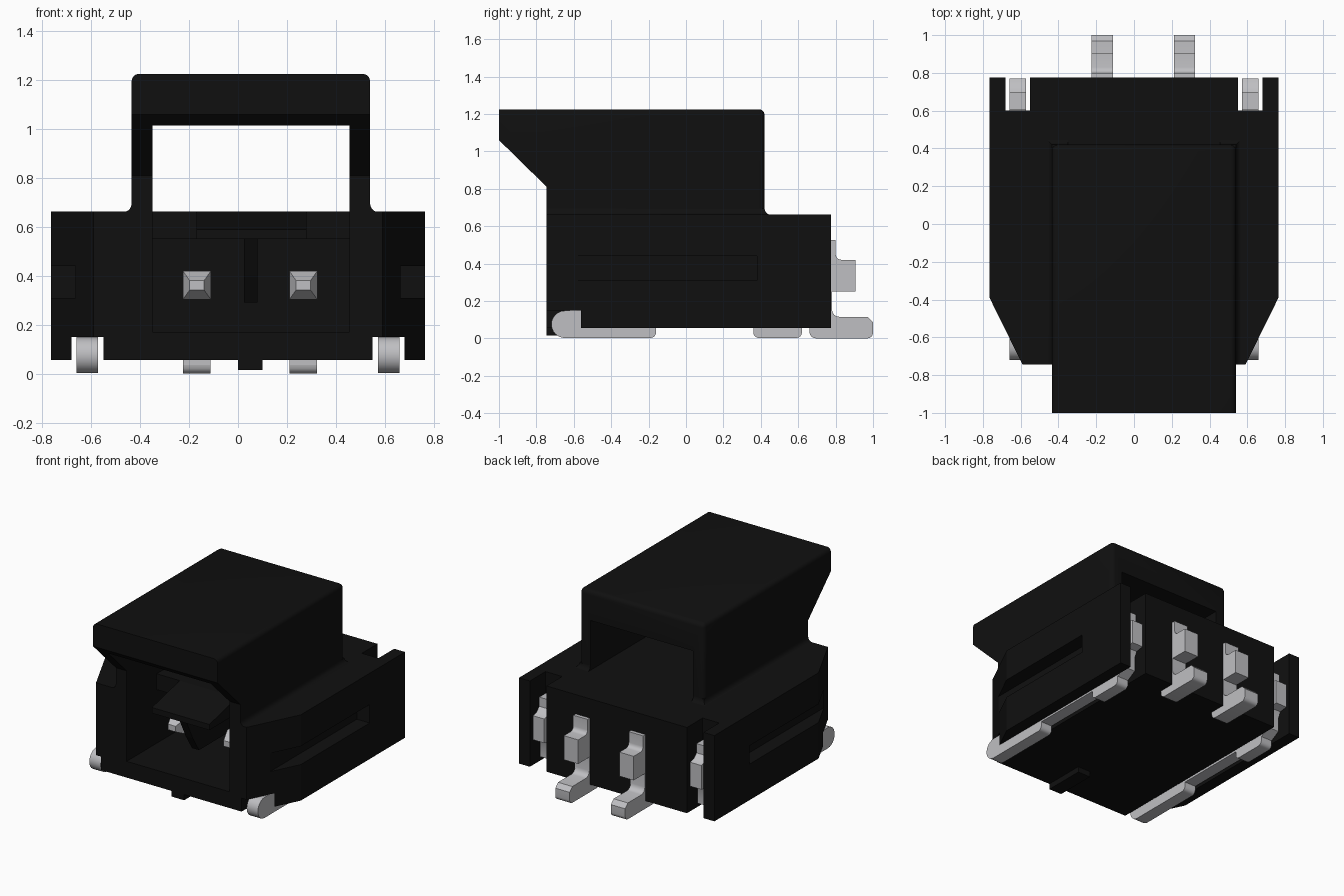
import bpy, bmesh, math

if "Cube" in bpy.data.objects:
    bpy.data.objects.remove(bpy.data.objects["Cube"])


def material(name, rgb):
    m = bpy.data.materials.new(name)
    m.diffuse_color = (*rgb, 1)
    m.use_nodes = True
    m.node_tree.nodes["Principled BSDF"].inputs["Base Color"].default_value = m.diffuse_color
    return m


BLACK = material("black plastic", (0.005, 0.005, 0.005))
METAL = material("tin metal", (0.52, 0.52, 0.54))


def finish(name, bm, mat):
    bmesh.ops.recalc_face_normals(bm, faces=bm.faces)
    me = bpy.data.meshes.new(name)
    bm.to_mesh(me)
    bm.free()
    me.materials.append(mat)
    ob = bpy.data.objects.new(name, me)
    bpy.context.collection.objects.link(ob)
    return ob


def prism(name, pts, axis, lo, hi, mat, bevel=None, width=0.03):
    """Extrude a 2D profile along x (points are y, z) or z (points are x, y)."""
    bm = bmesh.new()
    place = (lambda p, t: (t, *p)) if axis == 'x' else (lambda p, t: (*p, t))
    a = [bm.verts.new(place(p, lo)) for p in pts]
    b = [bm.verts.new(place(p, hi)) for p in pts]
    bm.faces.new(a)
    bm.faces.new(b[::-1])
    n = len(pts)
    for i in range(n):
        j = (i + 1) % n
        bm.faces.new((a[i], b[i], b[j], a[j]))
    if bevel:
        edges = [e for e in bm.edges if bevel(e.verts[0].co, e.verts[1].co)]
        bmesh.ops.bevel(bm, geom=edges, offset=width, segments=4,
                        profile=0.5, affect='EDGES')
    return finish(name, bm, mat)


def box(name, x0, x1, y0, y1, z0, z1, mat=BLACK):
    return prism(name, [(x0, y0), (x1, y0), (x1, y1), (x0, y1)], 'z', z0, z1, mat)


def cut(ob, *bounds):
    cutter = box("cutter", *bounds)
    cutter.hide_render = True
    mod = ob.modifiers.new("cut", 'BOOLEAN')
    mod.operation, mod.solver, mod.object = 'DIFFERENCE', 'EXACT', cutter
    bpy.context.view_layer.objects.active = ob
    bpy.ops.object.modifier_apply(modifier=mod.name)
    bpy.data.objects.remove(cutter)


def smooth(ob):
    bpy.ops.object.select_all(action='DESELECT')
    ob.select_set(True)
    bpy.context.view_layer.objects.active = ob
    bpy.ops.object.shade_smooth_by_angle(angle=math.radians(35))


def arc(cx, cy, r, a0, a1, n=6):
    return [(cx + r * math.cos(math.radians(a0 + (a1 - a0) * i / n)),
             cy + r * math.sin(math.radians(a0 + (a1 - a0) * i / n)))
            for i in range(n + 1)]


# Housing body with chamfered front corners
half = [(0.59, -0.745), (0.765, -0.39), (0.765, 0.775)]
body = prism("housing_body", half + [(-x, y) for x, y in half[::-1]],
             'z', 0.055, 0.662, BLACK)
cut(body, -0.35, 0.455, -0.9, -0.41, 0.17, 0.8)     # front mouth, open to tunnel
cut(body, -0.35, 0.455, -0.5, 0.20, 0.17, 0.55)     # deep socket
for s in (-1, 1):
    def side(a, b, *rest):
        cut(body, min(s * a, s * b), max(s * a, s * b), *rest)
    side(0.55, 0.68, -0.9, 0.9, 0.0, 0.15)          # bottom clip groove
    side(0.55, 0.68, 0.60, 0.9, 0.0, 0.8)           # rear clip slot
    side(0.665, 0.9, -0.9, 0.38, 0.31, 0.44)        # outer side recess

# Latch hood with overhanging lip and through tunnel
hood_profile = [(-0.745, 0.65), (-0.745, 0.81), (-1, 1.06), (-1, 1.225),
                (0.42, 1.225), (0.42, 0.65)]


def hood_edge(a, b):
    top = a.z > 1.2 and b.z > 1.2
    sides = top and abs(a.x - b.x) < 1e-4
    rear = a.y > 0.4 and b.y > 0.4 and (top or abs(a.x - b.x) < 1e-4)
    return sides or rear


hood = prism("latch_hood", hood_profile, 'x', -0.435, 0.54, BLACK, hood_edge)
cut(hood, -0.35, 0.455, -1.2, 0.7, 0.6, 1.015)
smooth(hood)

# Fillet where the hood meets the body
bm = bmesh.new()
rings = []
for i in range(6):
    t = math.radians(90 * i / 5)
    d, z = 0.035 * (1 - math.sin(t)), 0.66 + 0.035 * (1 - math.cos(t))
    rings.append([bm.verts.new(p) for p in (
        (-0.435 - d, -0.745, z), (0.54 + d, -0.745, z),
        (0.54 + d, 0.42 + d, z), (-0.435 - d, 0.42 + d, z))])
bm.faces.new(rings[0])
bm.faces.new(rings[-1])
for lo, hi in zip(rings, rings[1:]):
    for k in range(4):
        m = (k + 1) % 4
        bm.faces.new((lo[k], lo[m], hi[m], hi[k]))
fillet = finish("hood_fillet", bm, BLACK)
cut(fillet, -0.35, 0.455, -1.2, 0.7, 0.6, 0.9)
smooth(fillet)

# Sloped tongue, centre rib and bottom locating key
prism("tongue", [(-0.72, 0.55), (-0.72, 0.59), (-0.41, 0.662), (-0.38, 0.662),
                 (-0.38, 0.55)], 'x', -0.17, 0.28, BLACK)
prism("centre_rib", [(-0.70, 0.56), (-0.62, 0.40), (-0.55, 0.29), (0.22, 0.29),
                     (0.22, 0.56)], 'x', 0.025, 0.08, BLACK)
box("locating_key", 0.0, 0.10, -0.745, -0.45, 0.015, 0.07)

# Contact pins: tapered blade in the socket plus a rear solder leg
leg_profile = ([(0.66, 0.50), (0.66, 0.035)] + arc(0.695, 0.035, 0.035, 180, 270, 4)
               + arc(0.97, 0.03, 0.03, 270, 360, 4)
               + [(1.0, 0.085), (0.97, 0.115)]
               + arc(0.82, 0.155, 0.04, 270, 180, 4)
               + [(0.78, 0.25), (0.905, 0.25), (0.905, 0.42)]
               + arc(0.83, 0.45, 0.03, 270, 180, 4)
               + [(0.80, 0.525), (0.69, 0.525)])
for i, x in enumerate((-0.168, 0.267)):
    smooth(prism(f"solder_leg_{i + 1}", leg_profile, 'x', x - 0.056, x + 0.056, METAL))
    bm = bmesh.new()
    loops = []
    for y, w, h in ((0.68, 0.057, 0.058), (-0.42, 0.057, 0.058), (-0.50, 0.03, 0.02)):
        loops.append([bm.verts.new((x + a * w, y, 0.361 + b * h))
                      for a, b in ((-1, -1), (1, -1), (1, 1), (-1, 1))])
    bm.faces.new(loops[0])
    bm.faces.new(loops[-1])
    for p, q in zip(loops, loops[1:]):
        for k in range(4):
            m = (k + 1) % 4
            bm.faces.new((p[k], p[m], q[m], q[k]))
    finish(f"contact_pin_{i + 1}", bm, METAL)

# Board clips in the bottom grooves, rising into the rear slots
clip_profile = (arc(-0.647, 0.075, 0.073, 90, 270, 12)
                + arc(-0.19, 0.032, 0.03, 270, 360, 4)
                + [(-0.16, 0.06), (0.36, 0.06)]
                + arc(0.39, 0.032, 0.03, 180, 270, 4)
                + arc(0.59, 0.032, 0.03, 270, 360, 4)
                + [(0.62, 0.06), (0.69, 0.10), (0.69, 0.20), (0.71, 0.24),
                   (0.77, 0.25), (0.77, 0.42), (0.73, 0.43), (0.70, 0.46),
                   (0.70, 0.525), (0.605, 0.525), (0.605, 0.148)])
for label, x in (("left", -0.616), ("right", 0.616)):
    smooth(prism(f"board_clip_{label}", [(y, max(z, 0.0)) for y, z in clip_profile],
                 'x', x - 0.044, x + 0.044, METAL))
